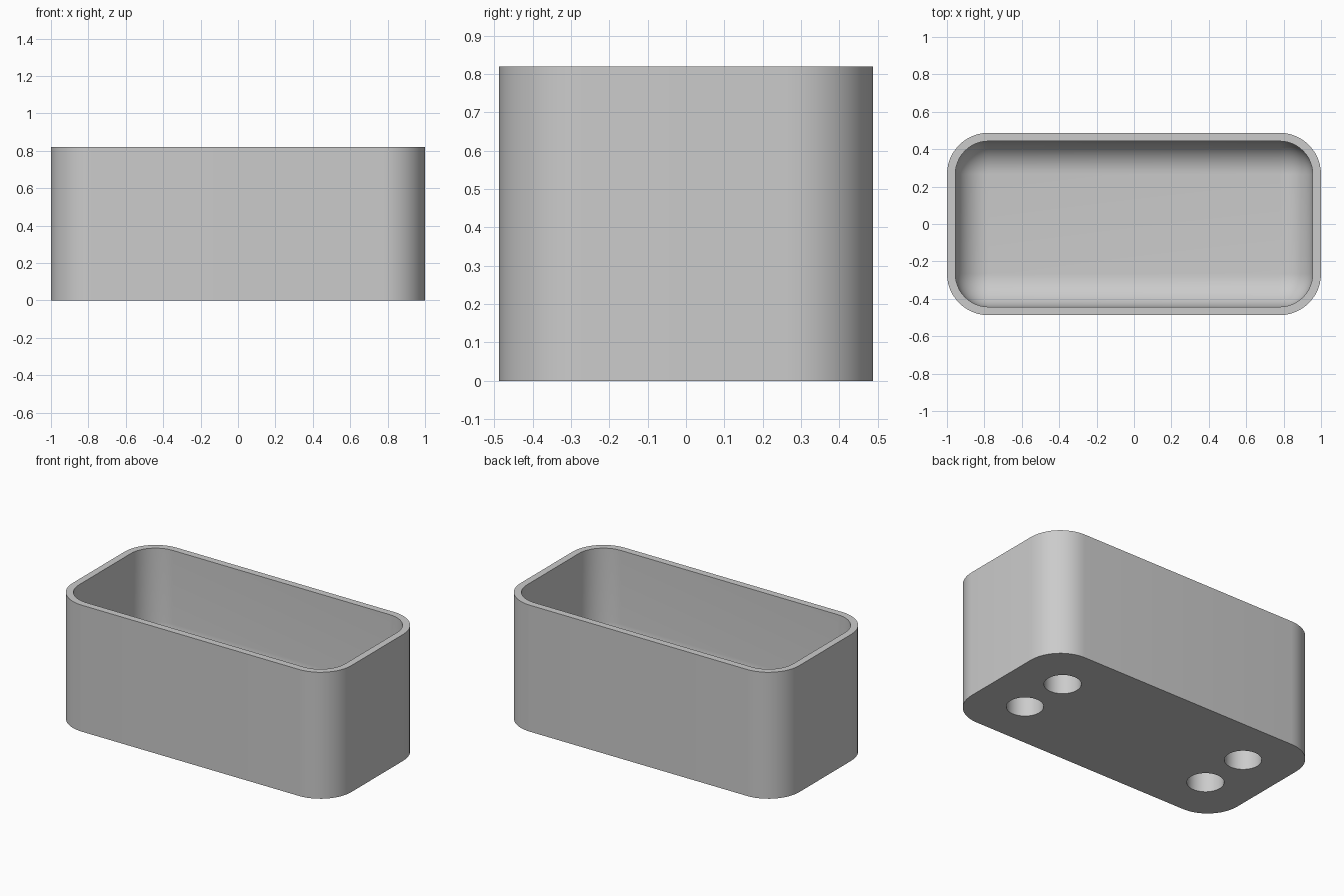
import bpy, bmesh, math

if "Cube" in bpy.data.objects:
    bpy.data.objects.remove(bpy.data.objects["Cube"], do_unlink=True)

HALF_X, HALF_Y, HEIGHT = 1.0, 0.4875, 0.82
WALL, OUTER_R, FLOOR = 0.0445, 0.222, 0.165
INNER_R = OUTER_R - WALL
HOLE_X, HOLE_Y, HOLE_R, HOLE_DEPTH = 0.68, 0.169, 0.108, 0.133
CORE_X, CORE_Y = HALF_X - OUTER_R, HALF_Y - OUTER_R
SEGS = 12

grey = bpy.data.materials.new("light grey plastic")
grey.use_nodes = True
colour = (0.6, 0.6, 0.6, 1)
grey.diffuse_color = colour
bsdf = next(n for n in grey.node_tree.nodes if n.type == 'BSDF_PRINCIPLED')
bsdf.inputs["Base Color"].default_value = colour


def ring(bm, radius, z):
    """Rounded rectangle loop around the shared corner centres."""
    verts = []
    for q, (sx, sy) in enumerate([(1, 1), (-1, 1), (-1, -1), (1, -1)]):
        for i in range(SEGS + 1):
            a = math.pi / 2 * (q + i / SEGS)
            verts.append(bm.verts.new((sx * CORE_X + radius * math.cos(a),
                                       sy * CORE_Y + radius * math.sin(a), z)))
    return verts


def to_object(bm, name):
    bmesh.ops.recalc_face_normals(bm, faces=bm.faces)
    mesh = bpy.data.meshes.new(name)
    bm.to_mesh(mesh)
    bm.free()
    mesh.materials.append(grey)
    obj = bpy.data.objects.new(name, mesh)
    bpy.context.collection.objects.link(obj)
    return obj


# Tray shell: outside wall, rim, inside wall, rounded transition to the floor
bm = bmesh.new()
profile = [(OUTER_R, 0), (OUTER_R, HEIGHT), (INNER_R, HEIGHT)]
for i in range(SEGS + 1):
    a = math.pi / 2 * i / SEGS
    profile.append((INNER_R * math.cos(a), FLOOR + INNER_R * (1 - math.sin(a))))
loops = [ring(bm, r, z) for r, z in profile]
for low, high in zip(loops, loops[1:]):
    for i in range(len(low)):
        j = (i + 1) % len(low)
        bm.faces.new((low[i], low[j], high[j], high[i]))
bm.faces.new(loops[0])
bm.faces.new(loops[-1])
bmesh.ops.remove_doubles(bm, verts=bm.verts, dist=0.0001)
tray = to_object(bm, "tray")

# Four blind round sockets in the underside
bm = bmesh.new()
for sx in (-1, 1):
    for sy in (-1, 1):
        made = bmesh.ops.create_cone(bm, cap_ends=True, segments=48, radius1=HOLE_R,
                                     radius2=HOLE_R, depth=2 * HOLE_DEPTH)
        bmesh.ops.translate(bm, verts=made["verts"], vec=(sx * HOLE_X, sy * HOLE_Y, 0))
cutter = to_object(bm, "socket_cutter")
cutter.hide_render = True

cut = tray.modifiers.new("sockets", 'BOOLEAN')
cut.operation = 'DIFFERENCE'
cut.solver = 'EXACT'
cut.object = cutter

bpy.ops.object.select_all(action='DESELECT')
tray.select_set(True)
bpy.context.view_layer.objects.active = tray
bpy.ops.object.modifier_apply(modifier=cut.name)
bpy.data.objects.remove(cutter, do_unlink=True)
bpy.ops.object.shade_smooth_by_angle(angle=math.radians(30))
